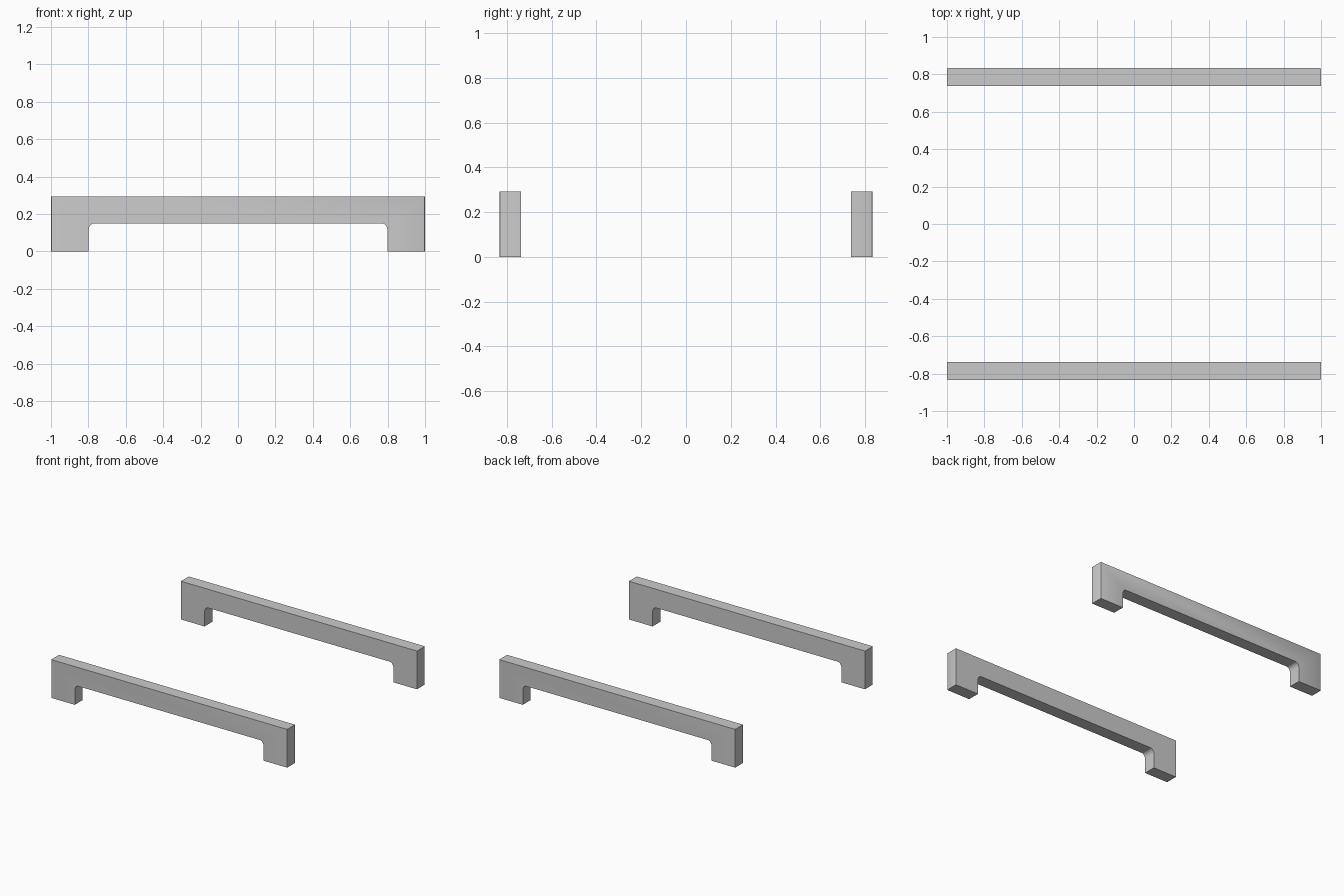
import bpy, bmesh, math

if "Cube" in bpy.data.objects:
    bpy.data.objects.remove(bpy.data.objects["Cube"])

INNER, OUTER, TOP, UNDER = 0.738, 0.833, 0.293, 0.15


def half_profile():
    # right half of the bridge outline, from the underside fillet round the foot to the top
    fillet = [(0.77 + 0.03 * math.sin(a), 0.11 + 0.04 * math.cos(a))
              for a in (math.radians(15 * i) for i in range(7))]
    return fillet + [(0.8, 0), (1, 0), (1, TOP)]


def make_rail(name, side):
    right = half_profile()
    outline = right + [(-x, z) for x, z in reversed(right)]
    bm = bmesh.new()
    face = bm.faces.new([bm.verts.new((x, side * INNER, z)) for x, z in outline])
    out = bmesh.ops.extrude_face_region(bm, geom=[face])
    verts = [g for g in out["geom"] if isinstance(g, bmesh.types.BMVert)]
    bmesh.ops.translate(bm, verts=verts, vec=(0, side * (OUTER - INNER), 0))
    # tiny bevel on the outer upright corners
    corners = [e for e in bm.edges
               if all(abs(v.co.x) > 0.99 and abs(v.co.y) > OUTER - 0.01 for v in e.verts)
               and abs(e.verts[0].co.z - e.verts[1].co.z) > 0.1
               and e.verts[0].co.x * e.verts[1].co.x > 0]
    bmesh.ops.bevel(bm, geom=corners, offset=0.006, segments=2, profile=0.5, affect='EDGES')
    bmesh.ops.recalc_face_normals(bm, faces=bm.faces)
    mesh = bpy.data.meshes.new(name)
    bm.to_mesh(mesh)
    bm.free()
    obj = bpy.data.objects.new(name, mesh)
    bpy.context.collection.objects.link(obj)
    bpy.context.view_layer.objects.active = obj
    obj.select_set(True)
    bpy.ops.object.shade_smooth_by_angle(angle=math.radians(30))
    obj.select_set(False)


# front and back rails
make_rail("front_rail", -1)
make_rail("back_rail", 1)
